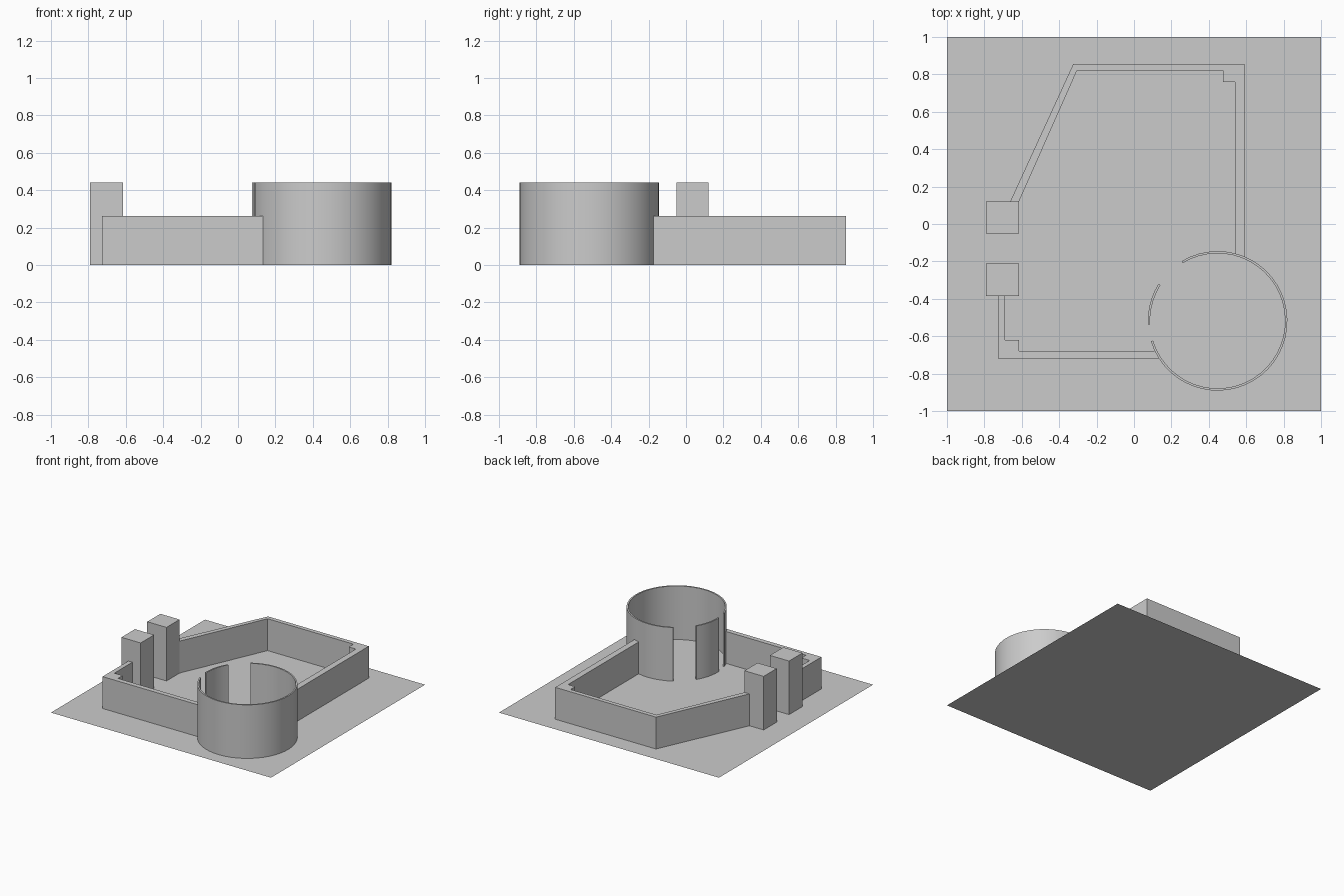
import bpy, bmesh, math

if "Cube" in bpy.data.objects:
    bpy.data.objects.remove(bpy.data.objects["Cube"])


def prism(name, outline, height):
    """Extrude a plan outline upward from the ground."""
    bm = bmesh.new()
    base = bm.faces.new([bm.verts.new((x, y, 0)) for x, y in outline])
    if height:
        top = bmesh.ops.extrude_face_region(bm, geom=[base], use_keep_orig=True)
        moved = [v for v in top["geom"] if isinstance(v, bmesh.types.BMVert)]
        bmesh.ops.translate(bm, verts=moved, vec=(0, 0, height))
        bmesh.ops.recalc_face_normals(bm, faces=bm.faces[:])
    mesh = bpy.data.meshes.new(name)
    bm.to_mesh(mesh)
    bm.free()
    obj = bpy.data.objects.new(name, mesh)
    bpy.context.collection.objects.link(obj)
    return obj


def rect(x0, x1, y0, y1):
    return [(x0, y0), (x1, y0), (x1, y1), (x0, y1)]


WALL_H, TOWER_H = 0.262, 0.44
CX, CY, R_OUT, R_IN = 0.447, -0.518, 0.373, 0.361


def arc_wall(name, start, end):
    """Thin curved wall between two angles in degrees."""
    n = max(4, round((end - start) / 7.5))
    angles = [math.radians(start + (end - start) * i / n) for i in range(n + 1)]
    outline = [(CX + R_OUT * math.cos(a), CY + R_OUT * math.sin(a)) for a in angles]
    outline += [(CX + R_IN * math.cos(a), CY + R_IN * math.sin(a)) for a in reversed(angles)]
    obj = prism(name, outline, TOWER_H)
    bpy.ops.object.select_all(action='DESELECT')
    obj.select_set(True)
    bpy.context.view_layer.objects.active = obj
    bpy.ops.object.shade_smooth_by_angle(angle=math.radians(30))


# Ground sheet
prism("ground_plate", rect(-1, 1, -1, 1), 0)

# Gate towers
prism("gate_tower_back", rect(-0.79, -0.615, -0.05, 0.12), TOWER_H)
prism("gate_tower_front", rect(-0.79, -0.615, -0.385, -0.21), TOWER_H)

# Long wall: slanted side, back and right side, with a stepped inner corner
prism("back_wall", [
    (-0.662, 0.12), (-0.325, 0.855), (0.59, 0.855), (0.59, -0.175), (0.54, -0.158),
    (0.54, 0.76), (0.475, 0.76), (0.475, 0.82), (-0.305, 0.82), (-0.615, 0.12)], WALL_H)

# Front wall with a stepped inner corner
prism("front_wall", [
    (-0.727, -0.385), (-0.727, -0.72), (0.135, -0.72), (0.113, -0.68),
    (-0.615, -0.68), (-0.615, -0.62), (-0.69, -0.62), (-0.69, -0.385)], WALL_H)

# Round keep, split by two doorways
arc_wall("keep_wall_main", 197, 481)
arc_wall("keep_wall_between_doors", 148, 183)
